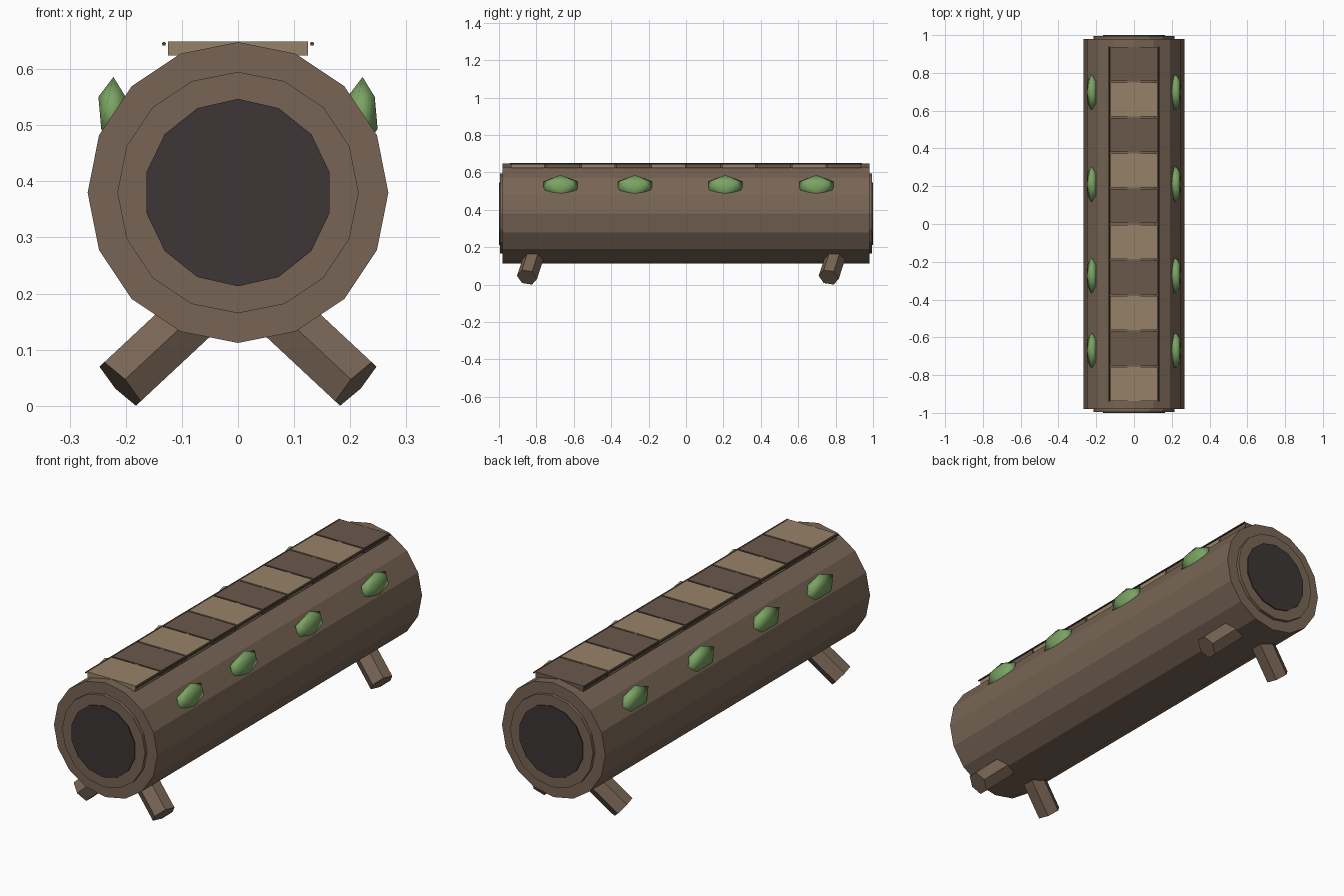
import bpy, bmesh, math
from mathutils import Matrix, Vector

if "Cube" in bpy.data.objects:
    bpy.data.objects.remove(bpy.data.objects["Cube"])


def material(name, rgb):
    m = bpy.data.materials.new(name)
    lin = [((c / 255 + 0.055) / 1.055) ** 2.4 for c in rgb]
    m.diffuse_color = (*lin, 1)
    m.use_nodes = True
    m.node_tree.nodes["Principled BSDF"].inputs["Base Color"].default_value = m.diffuse_color
    return m


BARK = material("bark brown", (120, 101, 85))
DARK_SLAT = material("dark plank brown", (106, 89, 75))
LIGHT_SLAT = material("light plank tan", (150, 130, 104))
RAIL = material("rail brown", (82, 67, 55))
HOLLOW = material("hollow charcoal", (61, 54, 54))
MOSS = material("moss green", (122, 163, 99))


def finish(name, bm, mat, matrix, smooth=False):
    me = bpy.data.meshes.new(name)
    bm.to_mesh(me)
    bm.free()
    me.transform(matrix)
    me.materials.append(mat)
    for p in me.polygons:
        p.use_smooth = smooth
    ob = bpy.data.objects.new(name, me)
    bpy.context.collection.objects.link(ob)
    return ob


def cylinder(name, sides, radius, depth, mat, matrix):
    bm = bmesh.new()
    bmesh.ops.create_cone(bm, cap_ends=True, segments=sides, radius1=radius,
                          radius2=radius, depth=depth)
    return finish(name, bm, mat, matrix)


def along_y(x, y, z):
    return Matrix.Translation((x, y, z)) @ Matrix.Rotation(math.pi / 2, 4, 'X')


# Log body
Z = 0.38
cylinder("log", 16, 0.268, 1.96, BARK, along_y(0, 0, Z))

# End rims and dark hollow discs
for end, s in (("front", -1), ("back", 1)):
    cylinder(end + "_rim", 16, 0.215, 0.035, BARK, along_y(0, s * 0.9775, Z))
    cylinder(end + "_hollow", 14, 0.167, 0.03, HOLLOW, along_y(0, s * 0.985, Z))

# Walkway planks, alternating tan and brown
PITCH = 0.188
for i in range(10):
    bm = bmesh.new()
    bmesh.ops.create_cube(bm, size=1)
    y = (i - 4.5) * PITCH
    finish(f"plank_{i + 1}", bm, DARK_SLAT if i % 2 else LIGHT_SLAT,
           Matrix.Translation((0, y, 0.6365)) @ Matrix.Diagonal((0.25, 0.18, 0.025, 1)))

# Thin side rails
for side, s in (("left", -1), ("right", 1)):
    cylinder(side + "_rail", 5, 0.004, 1.88, RAIL, along_y(s * 0.132, 0, 0.645))

# Moss clumps
for side, s in (("left", -1), ("right", 1)):
    for i, y in enumerate((-0.67, -0.273, 0.21, 0.697)):
        bm = bmesh.new()
        bmesh.ops.create_icosphere(bm, subdivisions=1, radius=1)
        finish(f"{side}_moss_{i + 1}", bm, MOSS,
               Matrix.Translation((s * 0.222, y, 0.522))
               @ Matrix.Diagonal((0.03, 0.107, 0.064, 1))
               @ Matrix.Rotation(math.pi, 4, 'Z'), smooth=True)

# Splayed branch-stub legs, placed by the centre of the foot
LEG = 0.28
for end, y in (("front", -0.85), ("back", 0.763)):
    for side, s in (("left", -1), ("right", 1)):
        rot = Matrix.Rotation(-s * 0.82, 4, 'Y') @ Matrix.Rotation(-0.22, 4, 'X')
        cylinder(f"{end}_{side}_leg", 6, 0.055, LEG, BARK,
                 Matrix.Translation((s * 0.21, y, 0.039)) @ rot
                 @ Matrix.Translation((0, 0, LEG / 2)))
